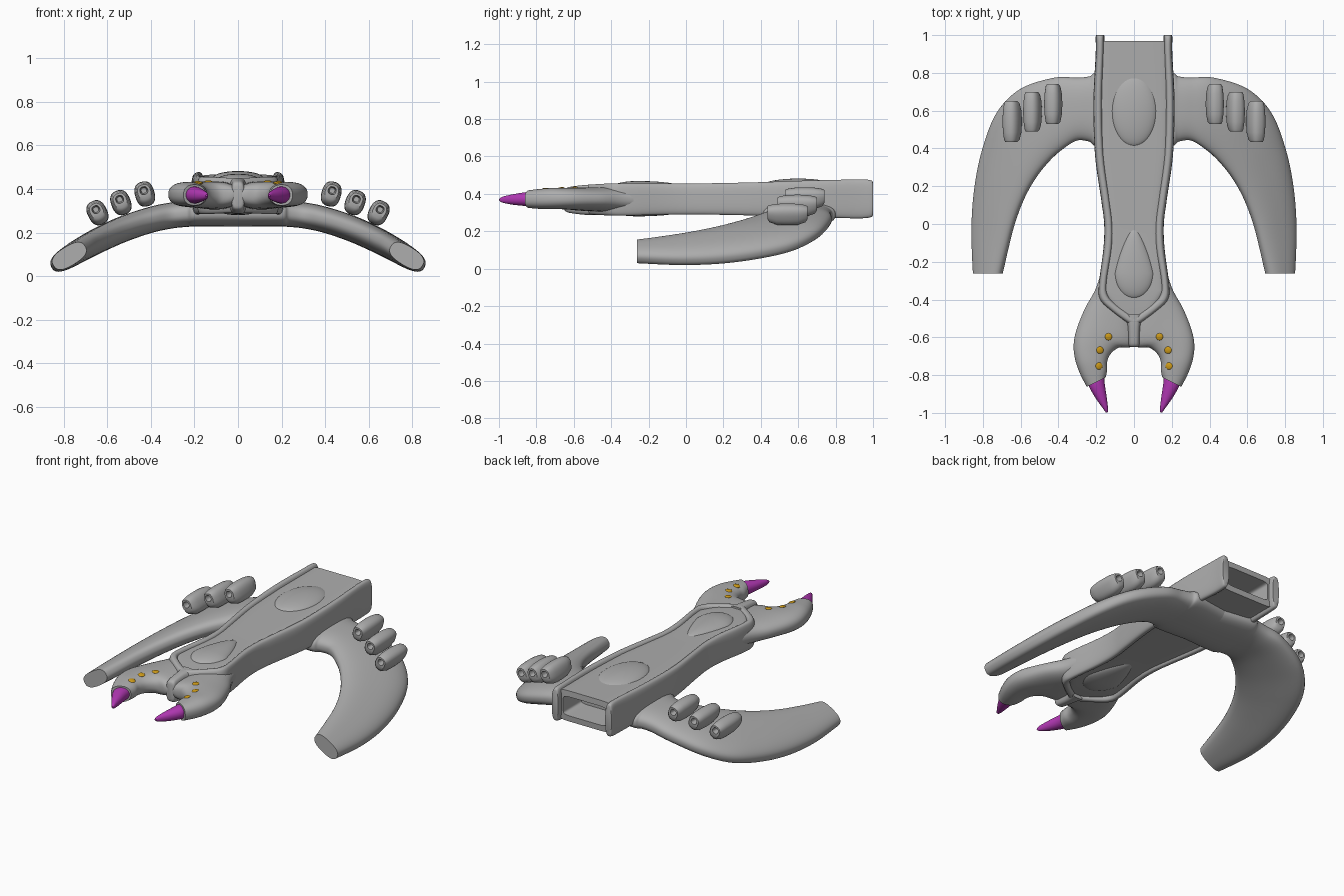
import bpy, bmesh, math
from mathutils import Vector, Matrix
from mathutils.bvhtree import BVHTree

if "Cube" in bpy.data.objects:
    bpy.data.objects.remove(bpy.data.objects["Cube"])


def material(name, col):
    m = bpy.data.materials.new(name)
    m.diffuse_color = (*col, 1)
    m.use_nodes = True
    m.node_tree.nodes["Principled BSDF"].inputs["Base Color"].default_value = m.diffuse_color
    return m


GREY = material("hull grey", (0.42, 0.42, 0.42))
MAGENTA = material("claw magenta", (0.45, 0.04, 0.46))
AMBER = material("amber lights", (0.62, 0.33, 0.01))


def finish(name, bm, mat, mirror=False, angle=40):
    bmesh.ops.recalc_face_normals(bm, faces=bm.faces)
    me = bpy.data.meshes.new(name)
    bm.to_mesh(me)
    bm.free()
    ob = bpy.data.objects.new(name, me)
    bpy.context.collection.objects.link(ob)
    me.materials.append(mat)
    bpy.ops.object.select_all(action='DESELECT')
    ob.select_set(True)
    bpy.context.view_layer.objects.active = ob
    bpy.ops.object.shade_smooth_by_angle(angle=math.radians(angle))
    if mirror:
        ob.modifiers.new("mirror", 'MIRROR')
    return ob


def smooth_path(st, k):
    """Catmull-Rom resampling of stations (tuples of numbers)."""
    out = []
    for i in range(len(st) - 1):
        p0, p1, p2, p3 = st[max(i - 1, 0)], st[i], st[i + 1], st[min(i + 2, len(st) - 1)]
        for j in range(k):
            t = j / k
            out.append(tuple(0.5 * (2 * b + (c - a) * t + (2 * a - 5 * b + 4 * c - d) * t * t
                                    + (3 * b - a - 3 * c + d) * t ** 3)
                             for a, b, c, d in zip(p0, p1, p2, p3)))
    return out + [tuple(st[-1])]


def loft(name, st, mat, n=2.5, k=5, sides=32, mirror=False):
    """Superellipse sections between two edge points: (ax,ay,az, bx,by,bz, thickness)."""
    bm = bmesh.new()
    rings = []
    for s in smooth_path(st, k) if k > 1 else st:
        a, b = Vector(s[:3]), Vector(s[3:6])
        c, u = (a + b) / 2, (a - b) / 2
        un = u.normalized()
        v = (Vector((0, 0, 1)) - un * un.z).normalized() * s[6] / 2
        ring = []
        for i in range(sides):
            t = 2 * math.pi * (i + 0.5) / sides
            cu, cv = math.cos(t), math.sin(t)
            p = c + u * math.copysign(abs(cu) ** (2 / n), cu) + v * math.copysign(abs(cv) ** (2 / n), cv)
            ring.append(bm.verts.new(p))
        rings.append(ring)
    for r, q in zip(rings, rings[1:]):
        for i in range(sides):
            j = (i + 1) % sides
            bm.faces.new((r[i], r[j], q[j], q[i]))
    bm.faces.new(rings[0])
    bm.faces.new(rings[-1])
    return finish(name, bm, mat, mirror)


def flat(rows):
    """Rows (ax,ay, bx,by, mid z, thickness) at a level height."""
    return [(a, b, z, c, d, z, t) for a, b, c, d, z, t in rows]


# Hull side rails, closing to a point at the nose
loft("hull_rail", flat([
    (.200, 1.0, .158, 1.0, .374, .165), (.203, .985, .156, .985, .374, .20),
    (.203, .90, .157, .90, .373, .208), (.215, .65, .165, .65, .374, .195),
    (.207, .37, .157, .37, .373, .178), (.174, .13, .126, .13, .373, .168),
    (.158, 0, .110, 0, .372, .166), (.162, -.13, .113, -.13, .372, .168),
    (.185, -.31, .140, -.30, .370, .172), (.182, -.40, .135, -.375, .370, .172),
    (.120, -.465, .090, -.425, .370, .168), (.03, -.53, .02, -.475, .370, .16),
    (0, -.54, 0, -.485, .370, .16)]), GREY, n=3, mirror=True)

# Centre slab with a slot sunk into the rear end
loft("centre_slab", flat([(w, y, -w, y, .373, t) for w, y, t in (
    (.03, -.50, .13), (.12, -.43, .14), (.165, -.35, .145), (.15, -.2, .145), (.13, -.05, .145),
    (.135, .05, .148), (.18, .37, .16), (.19, .65, .17), (.18, .968, .185),
    (.145, .97, .115), (.143, .80, .11))]), GREY, n=9, k=1, sides=64)

# Nose keel strip
loft("nose_strip", flat([(w, y, -w, y, .368, t) for w, y, t in (
    (.05, -.48, .165), (.036, -.54, .16), (.031, -.62, .14), (.028, -.645, .12), (.018, -.652, .09))]),
    GREY, n=3.5)

# Pincer arms and their coloured tips
pincer = loft("pincer_arm", flat([
    (.155, -.18, 0, -.38, .370, .12), (.20, -.335, 0, -.52, .370, .13),
    (.262, -.45, 0, -.642, .372, .125), (.308, -.57, .08, -.655, .374, .118),
    (.320, -.65, .125, -.69, .375, .114), (.310, -.725, .143, -.735, .375, .112),
    (.285, -.795, .142, -.775, .373, .106), (.250, -.862, .150, -.812, .372, .095)]),
    GREY, n=2.4, mirror=True)
loft("claw_tip", flat([
    (.240, -.84, .158, -.80, .372, .078), (.234, -.87, .155, -.845, .372, .074),
    (.198, -.93, .144, -.92, .370, .056), (.162, -.98, .137, -.98, .369, .032),
    (.150, -.997, .140, -.999, .369, .010)]), MAGENTA, n=2.1, mirror=True)

# Amber lights resting on the pincer tops
tree = BVHTree.FromPolygons([v.co for v in pincer.data.vertices],
                            [tuple(p.vertices) for p in pincer.data.polygons])
bm = bmesh.new()
for x, y in ((.135, -.597), (.18, -.668), (.185, -.752)):
    hit, nor, _, _ = tree.ray_cast(Vector((x, y, 1)), Vector((0, 0, -1)))
    if nor.z < 0:
        nor = -nor
    rot = nor.to_track_quat('Z', 'Y').to_matrix().to_4x4()
    bmesh.ops.create_uvsphere(bm, u_segments=16, v_segments=8, radius=.019,
                              matrix=Matrix.Translation(hit) @ rot @ Matrix.Diagonal((1, 1, .3, 1)))
finish("pincer_light", bm, AMBER, True)


# Drooping crescent wings
def arch(x):
    return .29 - .5 * max(x - .15, 0) ** 2


loft("wing", [(ax, ay, arch(ax), bx, by, arch(bx), t) for ax, ay, bx, by, t in (
    (0, .775, 0, .42, .125), (.19, .80, .19, .41, .125), (.235, .782, .235, .435, .122),
    (.30, .775, .30, .442, .12), (.42, .775, .365, .405, .122), (.60, .715, .44, .342, .125),
    (.725, .59, .52, .245, .125), (.80, .40, .585, .13, .12), (.842, .19, .635, 0, .112),
    (.856, -.03, .67, -.13, .10), (.846, -.262, .702, -.262, .088))], GREY, n=2.6, k=6, sides=40,
    mirror=True)

# Engine pods on the wings, with a bore at each end
for i, (x, z, y0, y1) in enumerate(((.432, .392, .53, .74), (.543, .352, .49, .70), (.652, .305, .435, .65))):
    tan = Vector((1, 0, -(x - .15))).normalized()
    nor = Vector((-tan.z, 0, tan.x))
    prof = [(.05, .012, .012, 0), (.0, .018, .018, 0), (0, .030, .034, -.006),
            (.012, .037, .046, -.012), (.05, .043, .056, -.016), (.09, .045, .058, -.016)]
    rows = [(y0 + d, *r) for d, *r in prof] + [(y1 - d, *r) for d, *r in reversed(prof)]
    st = []
    for y, w, h, off in rows:
        c = Vector((x, y, z)) + nor * off
        st.append((*(c + tan * w), *(c - tan * w), 2 * h))
    loft(f"engine_pod_{i + 1}", st, GREY, n=2.5, k=1, sides=28, mirror=True)


# Domes: oval at the rear, teardrop on the front top and underside
def dome(name, y, z, rx, front, back, rz, pointed):
    bm = bmesh.new()
    bmesh.ops.create_uvsphere(bm, u_segments=40, v_segments=20, radius=1)
    for v in bm.verts:
        p = v.co
        if pointed and p.y > 0:
            p.x *= 1 - .45 * p.y
        v.co = (p.x * rx, y + p.y * (back if p.y > 0 else front), z + p.z * rz)
    finish(name, bm, GREY)


dome("rear_dome", .60, .445, .122, .19, .19, .037, False)
dome("front_dome", -.26, .435, .105, .135, .24, .034, True)
dome("belly_dome", -.26, .310, .105, .135, .24, .030, True)
